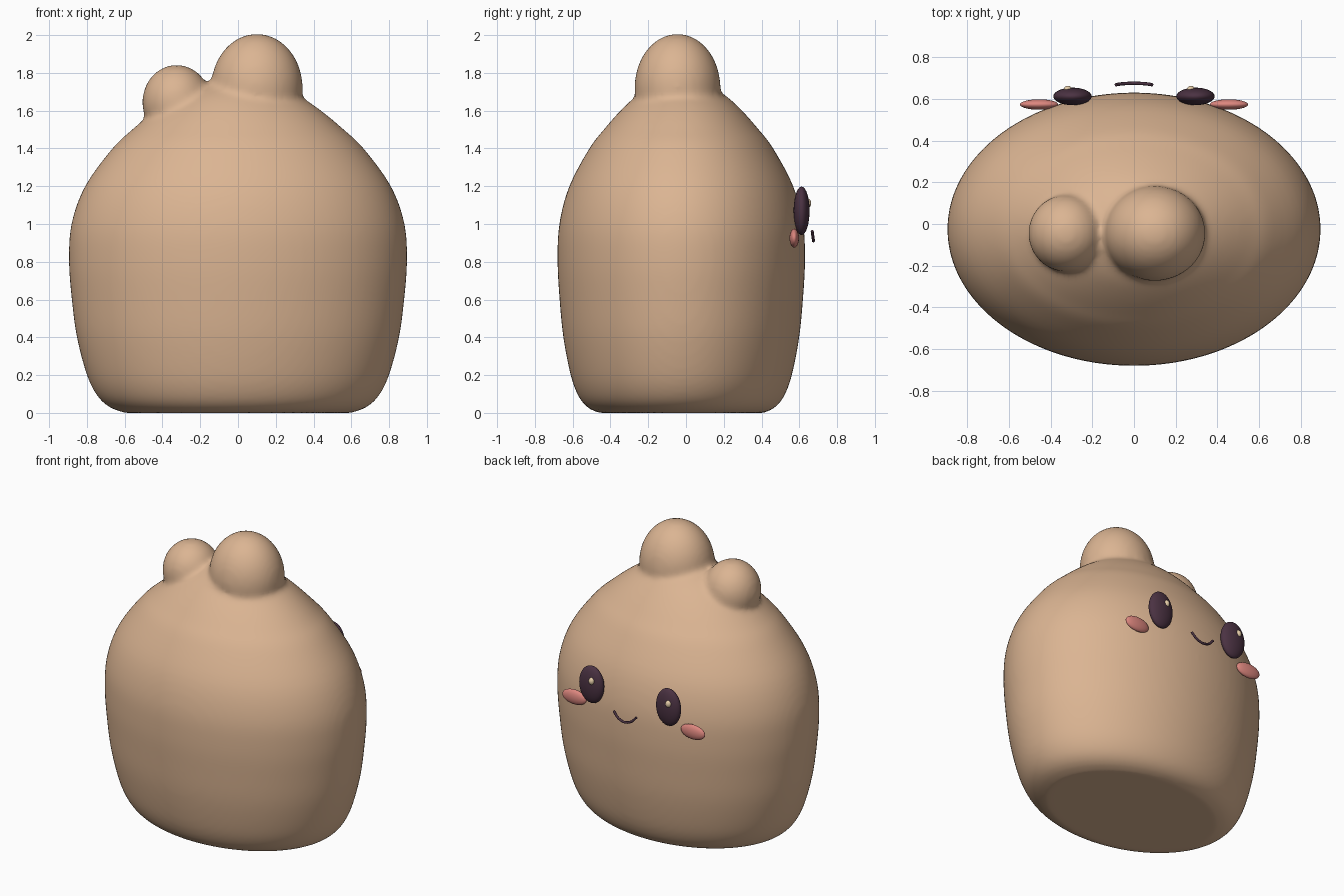
import bpy, bmesh, math
from mathutils import Matrix, Vector

cube = bpy.data.objects.get("Cube")
if cube:
    bpy.data.objects.remove(cube, do_unlink=True)


def material(name, colour):
    m = bpy.data.materials.new(name)
    m.use_nodes = True
    m.diffuse_color = (*colour, 1)
    bsdf = next(n for n in m.node_tree.nodes if n.type == 'BSDF_PRINCIPLED')
    bsdf.inputs["Base Color"].default_value = (*colour, 1)
    return m


TAN = material("warm tan", (0.71, 0.46, 0.29))
PLUM = material("dark plum", (0.07, 0.032, 0.055))
PINK = material("blush pink", (0.72, 0.24, 0.21))
CREAM = material("pale cream", (0.80, 0.62, 0.40))


def finish(name, bm, mat):
    me = bpy.data.meshes.new(name)
    bm.to_mesh(me)
    bm.free()
    me.materials.append(mat)
    for p in me.polygons:
        p.use_smooth = True
    ob = bpy.data.objects.new(name, me)
    bpy.context.collection.objects.link(ob)
    return ob


def add_ellipsoid(bm, centre, radii, segments=32, rings=20):
    mat = Matrix.Translation(centre) @ Matrix.Diagonal((*radii, 1))
    bmesh.ops.create_uvsphere(bm, u_segments=segments, v_segments=rings,
                              radius=1, matrix=mat)


def ellipsoid(name, centre, radii, mat):
    bm = bmesh.new()
    add_ellipsoid(bm, centre, radii)
    return finish(name, bm, mat)


def smooth_path(points, steps):
    """Catmull-Rom curve through the points."""
    pts = [Vector(p) for p in points]
    pts = [2 * pts[0] - pts[1]] + pts + [2 * pts[-1] - pts[-2]]
    out = []
    for a, b, c, d in zip(pts, pts[1:], pts[2:], pts[3:]):
        for i in range(steps):
            t = i / steps
            out.append(0.5 * (2 * b + (c - a) * t + (2 * a - 5 * b + 4 * c - d) * t * t
                              + (3 * b - a - 3 * c + d) * t ** 3))
    return out + [pts[-2]]


# Body: oval rings along a (half width, height) profile
profile = [(0.60, 0), (0.68, 0.03), (0.745, 0.09), (0.80, 0.2), (0.853, 0.4),
           (0.88, 0.6), (0.895, 0.8), (0.882, 1.0), (0.81, 1.2), (0.665, 1.4),
           (0.56, 1.5), (0.44, 1.6), (0.32, 1.68), (0.18, 1.74), (0.05, 1.765)]
DEPTH, MID_Y, SIDES = 0.732, -0.025, 96
bm = bmesh.new()
rings = []
for r, z in smooth_path(profile, 4):
    rings.append([bm.verts.new((r * math.cos(a), MID_Y + DEPTH * r * math.sin(a), z))
                  for a in (2 * math.pi * i / SIDES for i in range(SIDES))])
for low, high in zip(rings, rings[1:]):
    for i in range(SIDES):
        j = (i + 1) % SIDES
        bm.faces.new((low[i], low[j], high[j], high[i]))
bm.faces.new(rings[0][::-1])
bm.faces.new(rings[-1])

# Two head bumps, fused and softened into the body
add_ellipsoid(bm, (0.10, -0.045, 1.72), (0.243, 0.228, 0.287), 48, 32)
add_ellipsoid(bm, (-0.325, -0.045, 1.645), (0.182, 0.185, 0.198), 48, 32)
body = finish("body", bm, TAN)
fuse = body.modifiers.new("fuse", 'REMESH')
fuse.mode = 'VOXEL'
fuse.voxel_size = 0.018
fuse.use_smooth_shade = True
soften = body.modifiers.new("soften", 'SMOOTH')
soften.factor = 0.5
soften.iterations = 10

# Face: eyes, glints and cheeks
for side, s in (("left", 1), ("right", -1)):
    ellipsoid(side + "_eye", (0.295 * s, 0.612, 1.07), (0.092, 0.042, 0.128), PLUM)
    ellipsoid(side + "_eye_glint", (0.295 * s - 0.022, 0.643, 1.11),
              (0.02, 0.02, 0.025), CREAM)
    ellipsoid(side + "_cheek", (0.455 * s, 0.573, 0.925), (0.092, 0.025, 0.05), PINK)

# Smile: thin curved tube
curve = bpy.data.curves.new("smile", 'CURVE')
curve.dimensions = '3D'
curve.bevel_depth = 0.008
curve.bevel_resolution = 3
curve.use_fill_caps = True
path = smooth_path([(-0.087, 0.668, 0.963), (-0.05, 0.673, 0.925), (0, 0.675, 0.91),
                    (0.05, 0.673, 0.925), (0.087, 0.668, 0.963)], 5)
spline = curve.splines.new('POLY')
spline.points.add(len(path) - 1)
for p, co in zip(spline.points, path):
    p.co = (*co, 1)
curve.materials.append(PLUM)
smile = bpy.data.objects.new("smile", curve)
bpy.context.collection.objects.link(smile)
